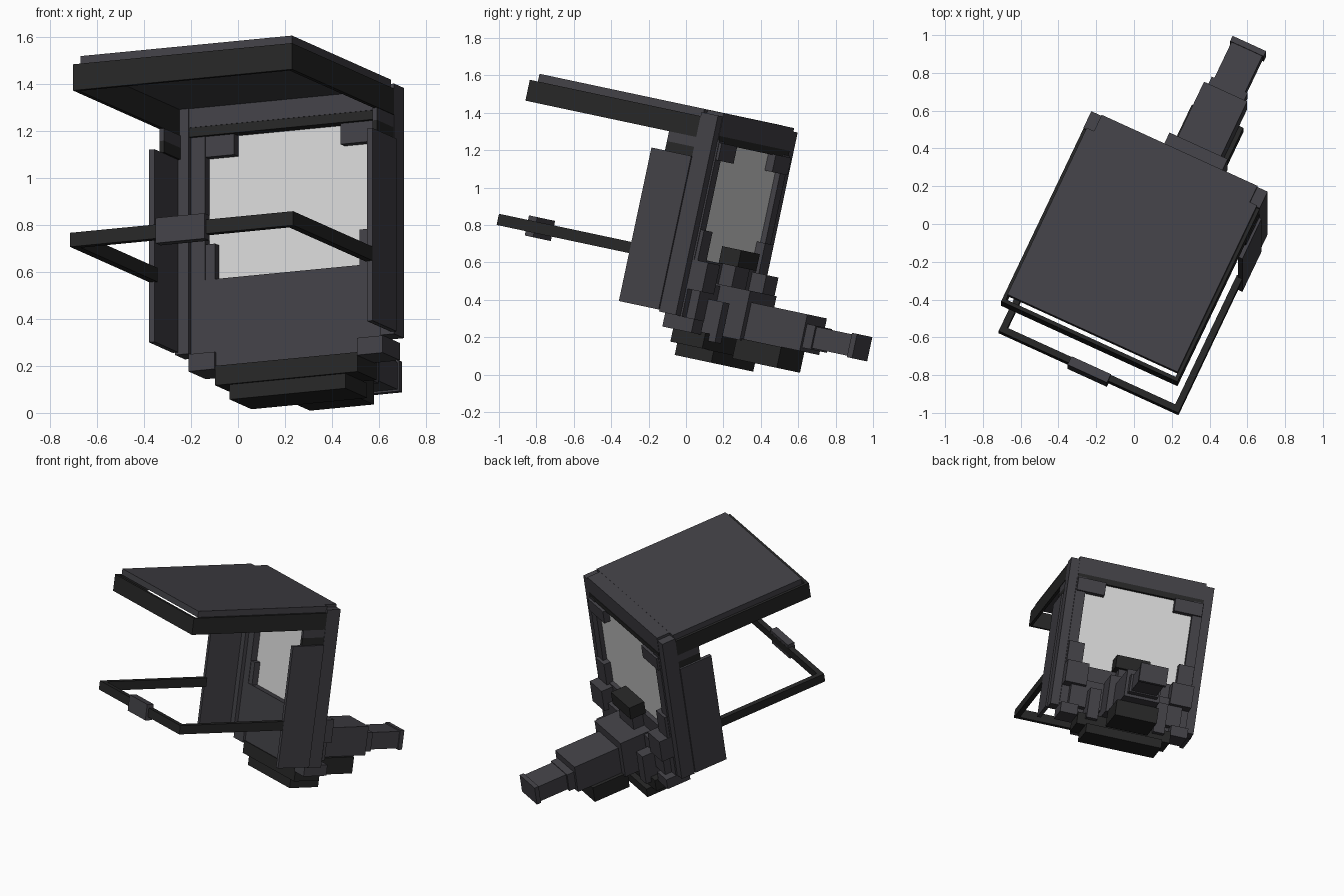
import bpy, bmesh, math
from mathutils import Matrix, Vector

cube = bpy.data.objects.get("Cube")
if cube:
    bpy.data.objects.remove(cube, do_unlink=True)


def material(name, col):
    m = bpy.data.materials.new(name)
    m.use_nodes = True
    m.diffuse_color = (*col, 1)
    b = m.node_tree.nodes["Principled BSDF"]
    b.inputs["Base Color"].default_value = (*col, 1)
    b.inputs["Roughness"].default_value = 0.8
    return m


GREY = material("slate grey", (0.053, 0.051, 0.060))
DARK = material("charcoal", (0.019, 0.019, 0.019))
PANE = material("pale pane", (0.66, 0.66, 0.66))

# The whole assembly is yawed, then tipped backwards
TILT = Matrix.Rotation(math.radians(-12), 4, 'X') @ Matrix.Rotation(math.radians(-25), 4, 'Z')
CX = 0.177  # centre plane of the assembly before tilting


def boxes(name, mat, *specs, mirror=False):
    """One object from boxes given as (x0, x1, y0, y1, z0, z1)."""
    bm = bmesh.new()
    for x0, x1, y0, y1, z0, z1 in specs:
        for s in ((1, -1) if mirror else (1,)):
            c = Vector((CX + s * (x0 + x1) / 2, (y0 + y1) / 2, (z0 + z1) / 2))
            size = Matrix.Diagonal((x1 - x0, y1 - y0, z1 - z0, 1))
            bmesh.ops.create_cube(bm, size=1, matrix=TILT @ Matrix.Translation(c) @ size)
    me = bpy.data.meshes.new(name)
    bm.to_mesh(me)
    bm.free()
    me.materials.append(mat)
    ob = bpy.data.objects.new(name, me)
    bpy.context.collection.objects.link(ob)
    return ob


def mid(h, y0, y1, z0, z1):
    return (-h, h, y0, y1, z0, z1)


# Canopy: cap over an open-bottomed rim, with a rear beam
boxes("canopy_cap", GREY, mid(0.497, -0.90, 0.095, 1.368, 1.41))
boxes("canopy_front_rim", DARK, mid(0.515, -0.94, -0.92, 1.254, 1.368))
boxes("canopy_side_rims", DARK, (0.495, 0.515, -0.92, 0.09, 1.254, 1.368), mirror=True)
boxes("rear_beam", GREY, mid(0.455, 0.095, 0.192, 1.285, 1.409))
boxes("rear_beam_trim", DARK, mid(0.452, 0.098, 0.195, 1.245, 1.285))

# Side posts and wing panels
boxes("posts", GREY, (0.452, 0.515, 0.09, 0.19, 0.30, 1.39), mirror=True)
boxes("wing_panels", GREY, (0.50, 0.526, -0.15, 0.09, 0.31, 1.149), mirror=True)
boxes("wing_gussets", GREY, (0.49, 0.512, -0.075, 0.09, 1.20, 1.254), mirror=True)
boxes("wing_gusset_trims", DARK, (0.49, 0.512, -0.075, 0.09, 1.149, 1.20), mirror=True)

# Window with side strips and corner brackets
boxes("window_pane", PANE, mid(0.40, 0.16, 0.17, 0.60, 1.26))
boxes("window_strips", GREY, (0.385, 0.455, 0.115, 0.20, 0.60, 1.26), mirror=True)
boxes("upper_brackets", GREY, (0.25, 0.45, 0.118, 0.215, 1.155, 1.25), mirror=True)
boxes("lower_brackets", GREY, (0.34, 0.45, 0.118, 0.22, 0.61, 0.775), mirror=True)

# Lower back wall, rear housing, feet and underside blocks
boxes("back_wall", GREY, mid(0.455, 0.115, 0.20, 0.24, 0.62))
boxes("rear_housing", GREY, mid(0.40, 0.20, 0.25, 0.30, 0.50))
boxes("housing_ends", GREY, (0.30, 0.455, 0.20, 0.285, 0.45, 0.61), mirror=True)
boxes("feet", GREY, (0.335, 0.457, 0.10, 0.275, 0.225, 0.30), mirror=True)
boxes("underside_plate", DARK, mid(0.335, 0.108, 0.30, 0.155, 0.24))
boxes("underside_block", DARK, mid(0.272, 0.12, 0.34, 0.09, 0.155))
boxes("housing_ribs", GREY, (0.20, 0.28, 0.20, 0.34, 0.20, 0.42), mirror=True)

# Mounting column and stepped rear arm
boxes("mount_column", GREY, mid(0.17, 0.20, 0.43, 0.24, 0.51))
boxes("column_neck", GREY, mid(0.09, 0.20, 0.28, 0.51, 0.62))
boxes("column_head", DARK, mid(0.12, 0.19, 0.305, 0.62, 0.712))
boxes("arm_base", GREY, mid(0.126, 0.43, 0.768, 0.25, 0.45))
boxes("arm_collar", GREY, mid(0.105, 0.768, 0.82, 0.27, 0.40))
boxes("arm_shaft", GREY, mid(0.09, 0.82, 1.04, 0.278, 0.395))
boxes("arm_tip", GREY, mid(0.098, 1.035, 1.066, 0.27, 0.403))
boxes("arm_under_block", DARK, mid(0.15, 0.40, 0.668, 0.136, 0.25))

# Lap bar with a centre pad
boxes("lap_bar_front", DARK, mid(0.525, -0.949, -0.914, 0.572, 0.633))
boxes("lap_bar_sides", DARK, (0.49, 0.525, -0.914, -0.14, 0.572, 0.633), mirror=True)
boxes("lap_bar_pad", GREY, mid(0.115, -0.965, -0.915, 0.548, 0.658))
